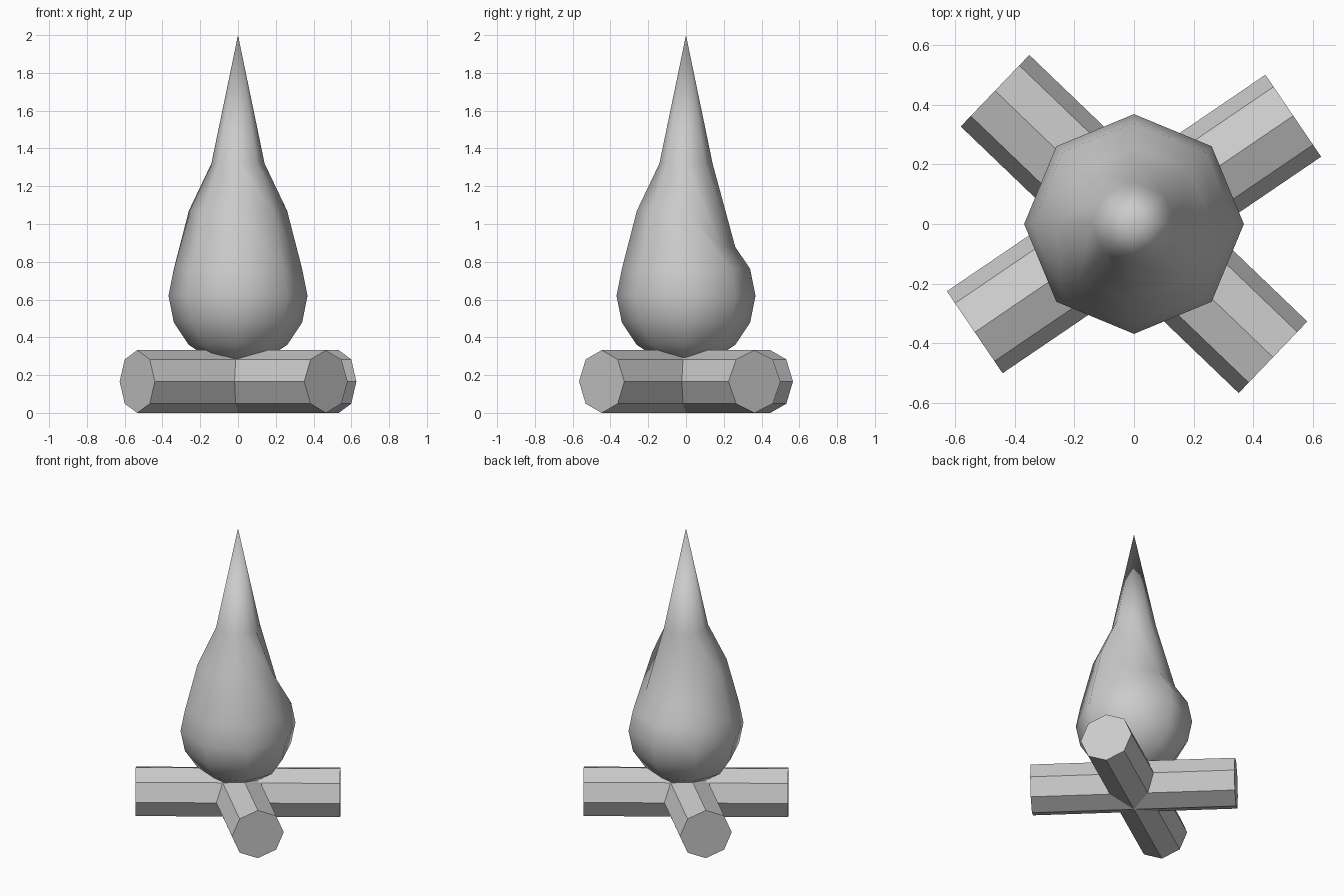
import bpy, bmesh
from math import radians, atan2, degrees, pi
from mathutils import Matrix

if "Cube" in bpy.data.objects:
    bpy.data.objects.remove(bpy.data.objects["Cube"])

LOG_R, FLAME_R, FLAME_Z = 0.166, 0.368, 0.62


def add_object(name, bm, smooth):
    bmesh.ops.recalc_face_normals(bm, faces=bm.faces)
    for f in bm.faces:
        f.smooth = smooth
    mesh = bpy.data.meshes.new(name)
    bm.to_mesh(mesh)
    bm.free()
    obj = bpy.data.objects.new(name, mesh)
    bpy.context.collection.objects.link(obj)
    return obj


# Logs: two crossed octagonal prisms, a corner pointing straight up
def log(name, angle):
    bm = bmesh.new()
    bmesh.ops.create_cone(bm, cap_ends=True, segments=8, radius1=LOG_R,
                          radius2=LOG_R, depth=1.29)
    # make sure a corner (not a flat) lies on the local x axis
    if not any(abs(v.co.y) < 1e-4 for v in bm.verts):
        bm.transform(Matrix.Rotation(pi / 8, 4, 'Z'))
    bm.transform(Matrix.Translation((0, 0, LOG_R))
                 @ Matrix.Rotation(radians(angle), 4, 'Z')
                 @ Matrix.Rotation(pi / 2, 4, 'Y'))
    return add_object(name, bm, False)


log("log_a", 34.2)
log("log_b", 136.2)

# Flame: low-poly sphere whose upper rings are pulled up into a teardrop
bm = bmesh.new()
bmesh.ops.create_uvsphere(bm, u_segments=8, v_segments=8, radius=FLAME_R)
for v in bm.verts:
    x, y, z = v.co
    r = (x * x + y * y) ** 0.5 / FLAME_R
    v.co.z = z + FLAME_Z
    if z <= 0.2:
        continue
    if r < 0.1:                       # tip
        v.co.z = 2.0
    elif r < 0.5:                     # neck ring
        v.co.z = 1.32
    elif r < 0.8:                     # shoulder ring, left low at the back
        if not 40 < degrees(atan2(y, x)) < 140:
            v.co.z = 1.07
add_object("flame", bm, True)
